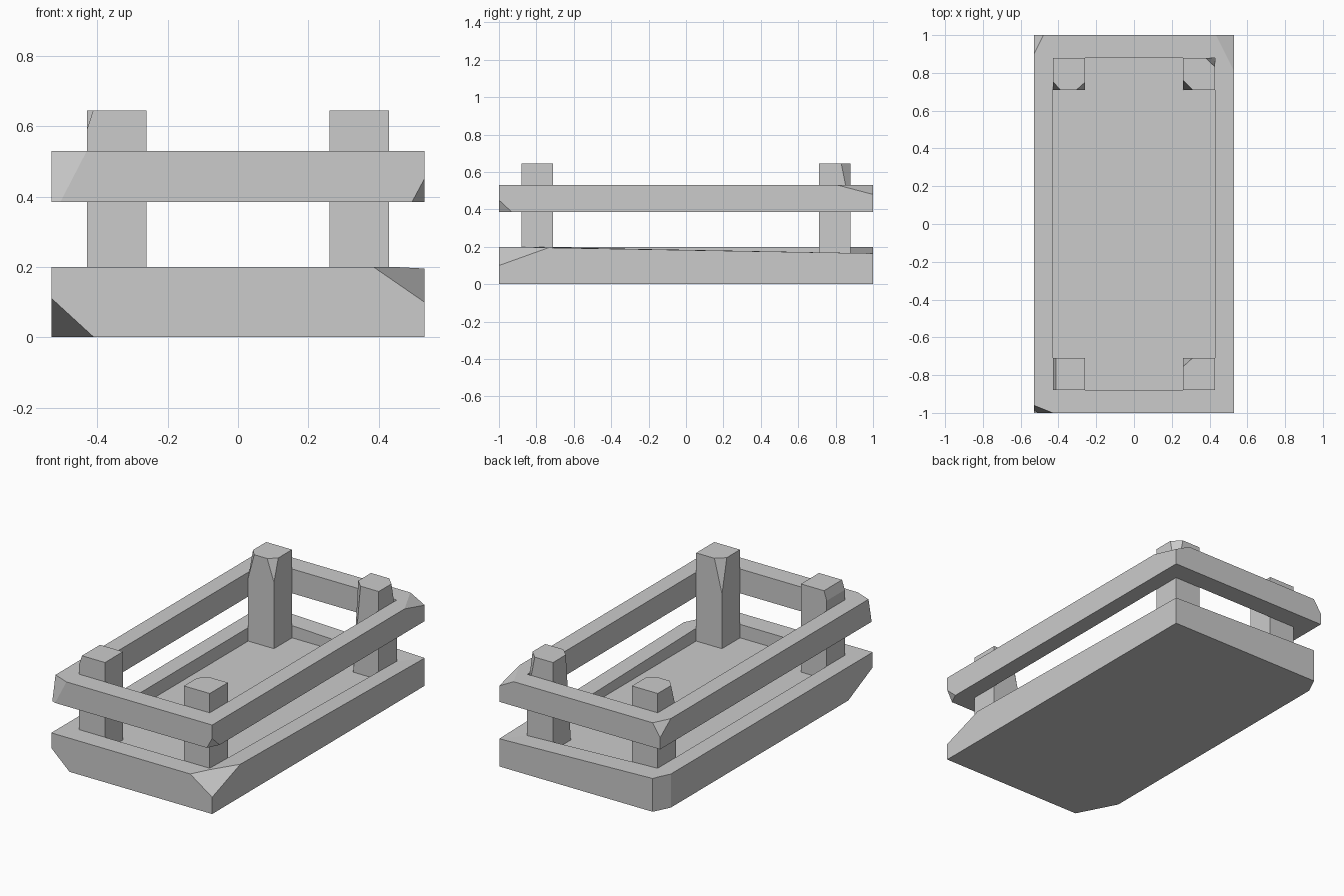
import bpy, bmesh
from mathutils import Vector

if "Cube" in bpy.data.objects:
    bpy.data.objects.remove(bpy.data.objects["Cube"])

X, Y = 0.53, 1.0        # outer half sizes
IX, IY = 0.43, 0.88     # inner half sizes


def ring(bm, x, y, z):
    return [bm.verts.new((sx * x, sy * y, z))
            for sx, sy in ((-1, -1), (1, -1), (1, 1), (-1, 1))]


def bridge(bm, a, b):
    for i in range(4):
        j = (i + 1) % 4
        bm.faces.new((a[i], a[j], b[j], b[i]))


def chip(bm, corner, a, b, c):
    """Slice off one corner along the plane through three points."""
    a, b, c = Vector(a), Vector(b), Vector(c)
    n = (b - a).cross(c - a).normalized()
    if n.dot(Vector(corner) - a) < 0:
        n.negate()
    bmesh.ops.bisect_plane(bm, geom=bm.verts[:] + bm.edges[:] + bm.faces[:],
                           dist=1e-5, plane_co=a, plane_no=n, clear_outer=True)
    bmesh.ops.holes_fill(bm, edges=[e for e in bm.edges if e.is_boundary], sides=0)


def finish(bm, name):
    bmesh.ops.recalc_face_normals(bm, faces=bm.faces[:])
    me = bpy.data.meshes.new(name)
    bm.to_mesh(me)
    bm.free()
    bpy.context.collection.objects.link(bpy.data.objects.new(name, me))


# Tray base with sunken floor and a sagging back right corner
bm = bmesh.new()
low, top = ring(bm, X, Y, 0), ring(bm, X, Y, 0.2)
rim, floor = ring(bm, IX, IY, 0.2), ring(bm, IX, IY, 0.12)
top[2].co.z = rim[2].co.z = 0.165
bm.faces.new(low)
bm.faces.new(floor)
for a, b in ((low, top), (top, rim), (rim, floor)):
    bridge(bm, a, b)
chip(bm, (-X, -Y, 0), (-X, -Y, .11), (-.41, -Y, 0), (-X, -.77, 0))
chip(bm, (X, -Y, .2), (X, -Y, .10), (.385, -Y, .2), (X, -.73, .197))
chip(bm, (-X, Y, .1), (-.48, Y, 0), (-.48, Y, .2), (-X, .9, 0))
finish(bm, "tray_base")

# Rail frame
bm = bmesh.new()
Z0, Z1 = 0.385, 0.53
loops = [ring(bm, X, Y, Z0), ring(bm, X, Y, Z1), ring(bm, IX, IY, Z1), ring(bm, IX, IY, Z0)]
for i in range(4):
    bridge(bm, loops[i], loops[(i + 1) % 4])
chip(bm, (X, -Y, Z0), (X, -Y, .45), (.495, -Y, Z0), (X, -.93, Z0))
chip(bm, (X, Y, Z1), (X, Y, .48), (.435, Y, Z1), (X, .81, Z1))
chip(bm, (-X, Y, Z1), (-X, Y, .455), (-.48, Y, Z1), (-X, .9, Z1))
chip(bm, (-X, -Y, Z1), (-X, -.96, Z1), (-.43, -Y, Z1), (-.505, -Y, Z0))
finish(bm, "rail_frame")

# Corner posts; each chip is (corner x, corner y, x cut, y cut, depth)
H, T = 0.645, 0.17
posts = {
    "front_left_post": (-1, -1, []),
    "front_right_post": (1, -1, [(.26, -.71, .05, .045, .2)]),
    "back_left_post": (-1, 1, [(-.43, .71, .04, .045, .15), (-.26, .71, .045, .04, .13)]),
    "back_right_post": (1, 1, [(.26, .71, .05, .05, .55), (.43, .88, .05, .05, .25)]),
}
for name, (sx, sy, chips) in posts.items():
    bm = bmesh.new()
    bmesh.ops.create_cube(bm, size=1)
    cx, cy = sx * (IX - T / 2), sy * (IY - T / 2)
    for v in bm.verts:
        v.co = Vector((cx + v.co.x * T, cy + v.co.y * T, .12 + (v.co.z + .5) * (H - .12)))
    for x, y, dx, dy, d in chips:
        dx = dx if x < cx else -dx
        dy = dy if y < cy else -dy
        chip(bm, (x, y, H), (x + dx, y, H), (x, y + dy, H), (x, y, H - d))
    if name == "front_left_post":
        chip(bm, (-.43, -.8, H), (-.412, -.88, H), (-.43, -.88, .59), (-.412, -.71, H))
    finish(bm, name)
